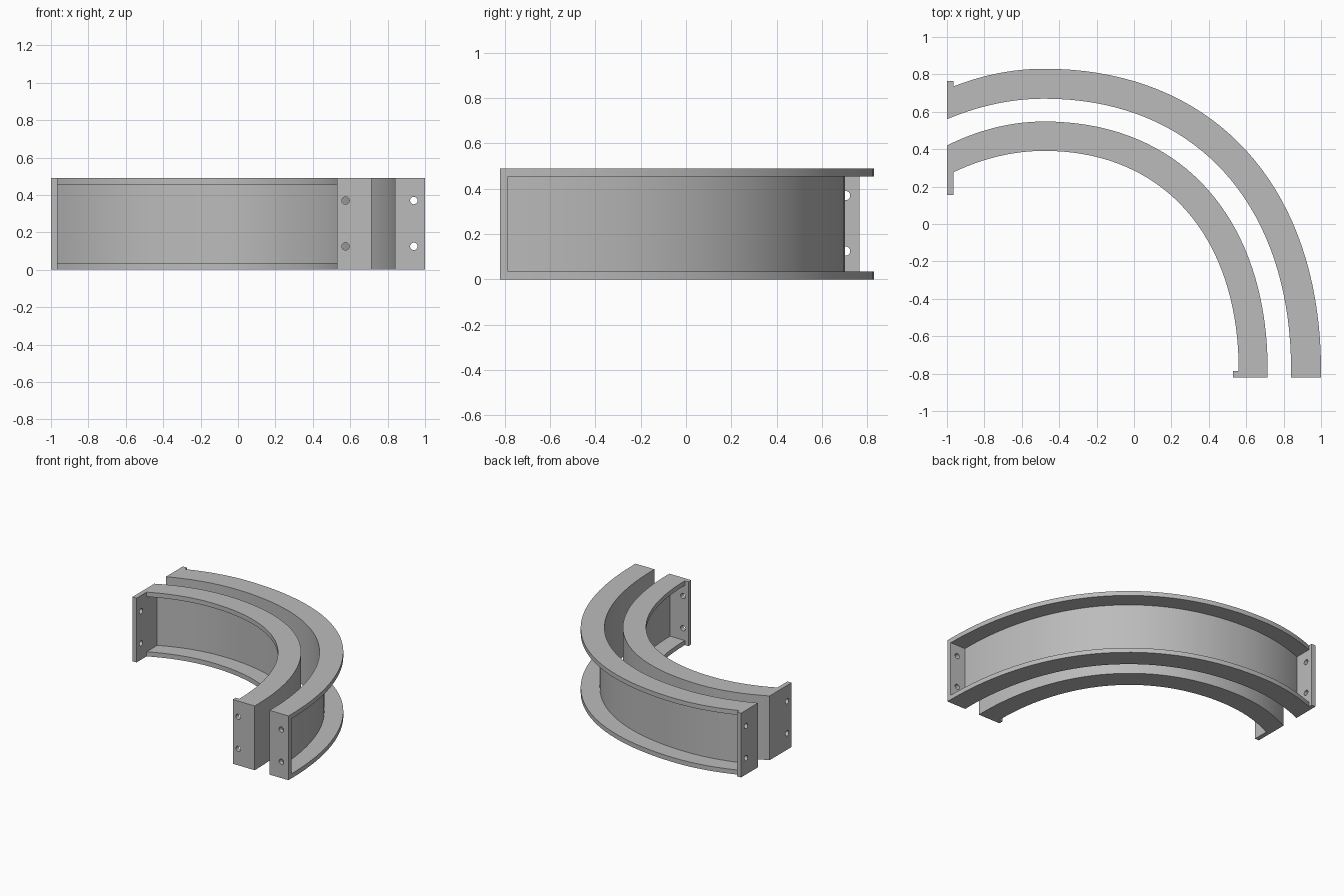
import bpy, bmesh, math
from mathutils import Matrix

if "Cube" in bpy.data.objects:
    bpy.data.objects.remove(bpy.data.objects["Cube"])

H, T = 0.49, 0.035          # beam height, flange / plate thickness
X0, XP, Y1 = -1.0, -0.48, -0.82
K = 0.612                   # handle length of the large bend

grey = bpy.data.materials.new("steel grey")
grey.diffuse_color = (0.5, 0.5, 0.5, 1)
grey.use_nodes = True
grey.node_tree.nodes["Principled BSDF"].inputs["Base Color"].default_value = grey.diffuse_color


def edge(y0, peak, xe):
    """Plan curve: shallow rise to the peak, then a long bend to the front end."""
    pts = []
    for i in range(12):
        x = X0 + T + (XP - X0 - T) * i / 12
        u = (XP - x) / (XP - X0)
        pts.append((x, peak - (peak - y0) * u * u))
    a, b = xe - XP, peak - (Y1 + T)
    for i in range(37):
        t = i / 36
        c1, c2, c3 = 3 * t * (1 - t) ** 2, 3 * t * t * (1 - t), t ** 3
        c0 = (1 - t) ** 3
        pts.append((XP + a * (c1 * K + c2 + c3),
                    peak - b + b * (c0 + c1 + c2 * K)))
    return pts


def finish(name, bm):
    bmesh.ops.recalc_face_normals(bm, faces=bm.faces)
    me = bpy.data.meshes.new(name)
    bm.to_mesh(me)
    bm.free()
    me.materials.append(grey)
    ob = bpy.data.objects.new(name, me)
    bpy.context.collection.objects.link(ob)
    return ob


def select(ob):
    bpy.ops.object.select_all(action='DESELECT')
    ob.select_set(True)
    bpy.context.view_layer.objects.active = ob


def channel(name, web, lip):
    """Sweep a C section; web and lip hold (y0, peak, end x) of the two edges."""
    section = [(0, 0), (1, 0), (1, T), (.2, T), (.2, H - T), (1, H - T), (1, H), (0, H)]
    bm = bmesh.new()
    rails = []
    for s, z in section:
        line = edge(*[p + (q - p) * s for p, q in zip(web, lip)])
        rails.append([bm.verts.new((x, y, z)) for x, y in line])
    n = len(rails)
    for j in range(n):
        a, b = rails[j], rails[(j + 1) % n]
        for i in range(len(a) - 1):
            bm.faces.new((a[i], a[i + 1], b[i + 1], b[i]))
    for end in (0, -1):
        bm.faces.new([r[end] for r in rails])
    ob = finish(name, bm)
    select(ob)
    bpy.ops.object.shade_smooth_by_angle(angle=math.radians(30))


def plate(name, outline, hole, axis):
    """Full-height end plate with two bolt holes."""
    bm = bmesh.new()
    f = bm.faces.new([bm.verts.new((x, y, 0)) for x, y in outline])
    r = bmesh.ops.extrude_face_region(bm, geom=[f])
    bmesh.ops.translate(bm, vec=(0, 0, H),
                        verts=[v for v in r['geom'] if isinstance(v, bmesh.types.BMVert)])
    ob = finish(name, bm)
    cb = bmesh.new()
    for z in (0.125, 0.37):
        m = Matrix.Translation((*hole, z)) @ Matrix.Rotation(math.pi / 2, 4, axis)
        bmesh.ops.create_cone(cb, cap_ends=True, segments=24, radius1=0.02,
                              radius2=0.02, depth=0.12, matrix=m)
    cutter = finish("hole_cutter", cb)
    cutter.hide_render = True
    mod = ob.modifiers.new("holes", 'BOOLEAN')
    mod.operation, mod.object, mod.solver = 'DIFFERENCE', cutter, 'EXACT'
    select(ob)
    bpy.ops.object.modifier_apply(modifier=mod.name)
    bpy.data.objects.remove(cutter)
    bpy.ops.object.shade_smooth_by_angle(angle=math.radians(30))


# curved channels, open away from each other
channel("outer_channel", (.56, .67, .84), (.722, .83, 1.0))
channel("inner_channel", (.42, .548, .715), (.26, .391, .56))

# left end plates
XL = X0 + T
plate("outer_left_plate", [(X0, .56), (XL, .574), (XL, .765), (X0, .765)], (X0 + T / 2, .705), 'Y')
plate("inner_left_plate", [(X0, .155), (XL, .155), (XL, .437), (X0, .42)], (X0 + T / 2, .21), 'Y')

# front end plates
YF = Y1 + T
plate("outer_front_plate", [(.84, Y1), (1, Y1), (1, YF), (.84, YF)], (.94, Y1 + T / 2), 'X')
plate("inner_front_plate", [(.53, Y1), (.715, Y1), (.715, YF), (.53, YF)], (.575, Y1 + T / 2), 'X')
